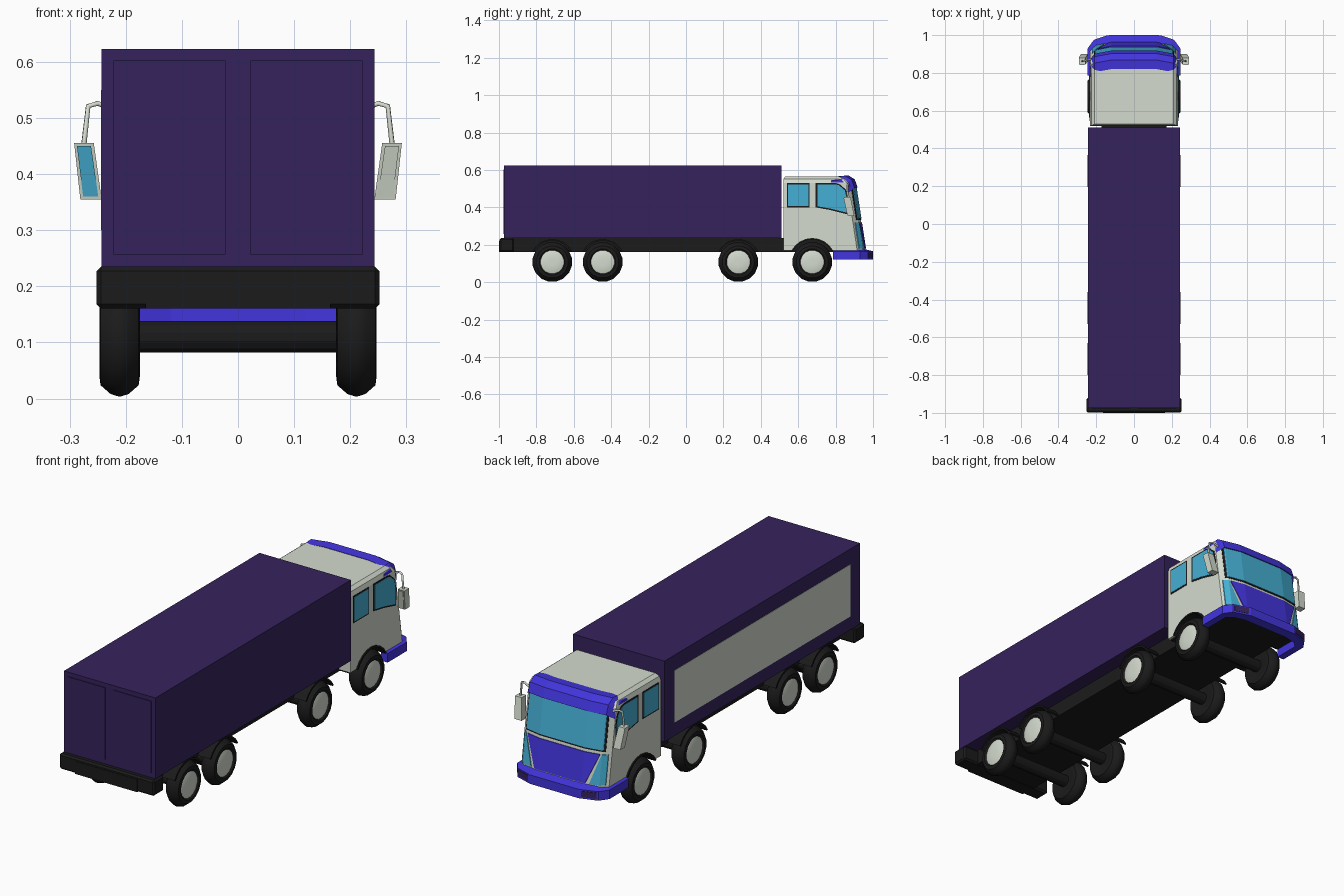
import bpy, bmesh, math
from mathutils import Vector

if "Cube" in bpy.data.objects:
    bpy.data.objects.remove(bpy.data.objects["Cube"])


def material(name, rgb):
    m = bpy.data.materials.new(name)
    m.diffuse_color = (*rgb, 1)
    m.use_nodes = True
    m.node_tree.nodes["Principled BSDF"].inputs["Base Color"].default_value = m.diffuse_color
    return m


PURPLE = material("purple", (0.036, 0.016, 0.107))
BLUE = material("blue", (0.055, 0.035, 0.72))
WHITE = material("off_white", (0.66, 0.71, 0.62))
GLASS = material("glass", (0.06, 0.43, 0.66))
BLACK = material("black", (0.011, 0.011, 0.011))


def loft(name, rings, mat, closed=False):
    """Skin equal-length loops; cap the ends unless the loft closes on itself."""
    bm = bmesh.new()
    vs = [[bm.verts.new(p) for p in r] for r in rings]
    n = len(rings[0])
    pairs = list(zip(vs, vs[1:])) + ([(vs[-1], vs[0])] if closed else [])
    for a, b in pairs:
        for i in range(n):
            j = (i + 1) % n
            bm.faces.new((a[i], a[j], b[j], b[i]))
    if not closed:
        bm.faces.new(vs[0])
        bm.faces.new(vs[-1])
    bmesh.ops.recalc_face_normals(bm, faces=bm.faces)
    me = bpy.data.meshes.new(name)
    bm.to_mesh(me)
    bm.free()
    me.materials.append(mat)
    ob = bpy.data.objects.new(name, me)
    bpy.context.collection.objects.link(ob)
    return ob


def box(name, x0, x1, y0, y1, z0, z1, mat):
    return loft(name, [[(x0, y0, z), (x1, y0, z), (x1, y1, z), (x0, y1, z)]
                       for z in (z0, z1)], mat)


def lathe(name, profile, y, z, side, mat, n=16):
    """Spin an (x, radius) profile about the axle line."""
    rings = [[(side * x, y + r * math.sin(2 * math.pi * (i + .5) / n),
               z + r * math.cos(2 * math.pi * (i + .5) / n)) for i in range(n)] for x, r in profile]
    return loft(name, rings, mat)


def smooth(ob, angle=35):
    bpy.ops.object.select_all(action='DESELECT')
    ob.select_set(True)
    bpy.context.view_layer.objects.active = ob
    bpy.ops.object.shade_smooth_by_angle(angle=math.radians(angle))


# Cargo box, rear doors and the left side panel
box("cargo_box", -.243, .243, -.973, .51, .235, .623, PURPLE)
box("side_panel", -.2445, -.23, -.9, .435, .30, .55, WHITE)
for s, side in ((-1, "left"), (1, "right")):
    x0, x1 = sorted((s * .022, s * .222))
    box(side + "_rear_door", x0, x1, -.976, -.96, .257, .602, PURPLE)

# Chassis and rear bumper
box("chassis", -.172, .172, -.93, .93, .162, .236, BLACK)
bumper = box("rear_bumper", -.252, .252, -.998, -.92, .16, .235, BLACK)
bev = bumper.modifiers.new("bevel", 'BEVEL')
bev.width, bev.segments = .008, 1
box("bumper_plate", -.165, .165, -1.0, -.99, .16, .22, BLACK)

# Wheels, axles and mudguards
TYRE = [(.18, .055), (.175, .07), (.177, .086), (.195, .102), (.211, .107),
        (.227, .102), (.245, .086), (.247, .07), (.24, .062)]
RIM = [(.2, .063), (.241, .063), (.246, .045), (.247, .02)]
for k, y in enumerate((-.715, -.445, .28, .675)):
    lathe(f"axle_{k}", [(-.19, .029), (.19, .029)], y, .11, 1, BLACK, 12)
    guard_r = .126 if k == 3 else .12
    for s, side in ((-1, "left"), (1, "right")):
        smooth(lathe(f"{side}_tyre_{k}", TYRE, y, .108, s, BLACK))
        smooth(lathe(f"{side}_rim_{k}", RIM, y, .108, s, WHITE))
        rings = []
        for i in range(9):
            a = math.radians(28 + 124 * i / 8)
            c, d = math.cos(a), math.sin(a)
            rings.append([(s * x, y + r * c, .11 + r * d) for x, r in
                          ((.165, guard_r), (.238, guard_r), (.238, guard_r - .008), (.165, guard_r - .008))])
        loft(f"{side}_mudguard_{k}", rings, BLACK)


# Cab body: plan outlines stacked upwards, rounded front corners and roof edge
def plan(hw, yf, yb, z):
    half = [(hw, yb), (hw, yf - .045), (hw - .03, yf - .016), (.12, yf)]
    return [(x, y, z) for x, y in half] + [(-x, y, z) for x, y in reversed(half)]


cab = loft("cab_body", [plan(*r) for r in (
    (.232, .960, .52, .17), (.232, .935, .52, .335), (.232, .905, .52, .53),
    (.225, .888, .522, .552), (.208, .865, .53, .565))], WHITE)
cutter = lathe("wheel_arch_cutter", [(-.3, .125), (.3, .125)], .675, .11, 1, BLACK, 24)
cutter.hide_render = True
cutter.hide_viewport = True
cut = cab.modifiers.new("wheel_arch", 'BOOLEAN')
cut.operation, cut.object, cut.solver = 'DIFFERENCE', cutter, 'EXACT'
for y0, y1 in ((.53, .56), (.79, .93)):
    box("cab_floor", -.22, .22, y0, y1, .162, .172, BLACK)


# Panels that follow the curved cab front; columns are (x, low z, high z)
def front_y(x, z):
    x = abs(x)
    drop = 0 if x < .12 else (x - .12) / .082 * .016 if x < .202 else .016 + (x - .202) / .03 * .029
    return .96 - (z - .17) * .1525 - drop


def front_panel(name, cols, off, mat):
    rings = []
    for x, lo, hi in cols:
        rings.append([(x, front_y(x, lo) + off, lo), (x, front_y(x, hi) + off, hi),
                      (x, front_y(x, hi) - .01, hi), (x, front_y(x, lo) - .01, lo)])
    loft(name, rings, mat)


front_panel("windscreen_seal", [(x, .333, .52) for x in (-.212, -.202, -.12, .12, .202, .212)], .002, BLACK)
front_panel("windscreen", [(x, .34, .515) for x in (-.206, -.202, -.12, .12, .202, .206)], .004, GLASS)
front_panel("grille", [(-.19, .314, .32), (-.135, .18, .32), (-.12, .18, .32),
                       (.12, .18, .32), (.135, .18, .32), (.19, .314, .32)], .004, BLUE)
for s, side in ((-1, "left"), (1, "right")):
    front_panel(side + "_corner_light", [(s * .155, .18, .184), (s * .2, .18, .32),
                                         (s * .202, .18, .32), (s * .222, .18, .32)], .004, GLASS)

# Roof visor, swept across the cab
VISOR = [(.82, .567), (.868, .571), (.902, .55), (.918, .506), (.895, .506), (.82, .54)]
loft("roof_visor", [[(x, y - d, z - e) for y, z in VISOR] for x, d, e in (
    (-.231, .045, .025), (-.208, .016, .003), (-.12, 0, 0),
    (.12, 0, 0), (.208, .016, .003), (.231, .045, .025))], BLUE)

# Front bumper wrapping round the corners, with fog lights
HALF = [((.245, .785), (.21, .785)), ((.245, .93), (.21, .91)),
        ((.215, .972), (.185, .935)), ((.13, 1.0), (.12, .95))]
path = HALF + [((-a, b), (-c, d)) for (a, b), (c, d) in reversed(HALF)]
loft("front_bumper", [[(*o, .122), (*o, .165), (*i, .178), (*i, .122)] for o, i in path], BLUE)
for s, side in ((-1, "left"), (1, "right")):
    ends = [Vector((.13, 1.0)).lerp(Vector((.215, .972)), t) for t in (.12, .92)]
    loft(side + "_fog_light", [[(s * (p.x + d * .3), p.y + d, z) for d, z in (
        (.002, .13), (.002, .159), (-.01, .159), (-.01, .13))] for p in ends], PURPLE)

# Side windows: dark seal plate with a smaller glass plate on top
WINDOWS = {"rear": [(.54, .40), (.66, .40), (.66, .53), (.54, .53)],
           "front": [(.692, .40), (.77, .386), (.866, .362), (.868, .44),
                     (.855, .495), (.82, .525), (.80, .53), (.692, .53)]}
for s, side in ((-1, "left"), (1, "right")):
    for w, pts in WINDOWS.items():
        cy = sum(p[0] for p in pts) / len(pts)
        cz = sum(p[1] for p in pts) / len(pts)
        for part, k, x1, mat in (("seal", 1, .2335, BLACK), ("glass", .9, .235, GLASS)):
            loft(f"{side}_{w}_window_{part}",
                 [[(s * x, cy + (y - cy) * k, cz + (z - cz) * k) for y, z in pts] for x in (.225, x1)], mat)

    # Wing mirror: slanted housing, pane facing backwards, bent tube arm
    def mirror_ring(x0, x1, y0, y1, z):
        return [(s * x0, y0, z), (s * x1, y0, z), (s * x1, y1, z), (s * x0, y1, z)]
    loft(side + "_mirror_housing", [mirror_ring(.243, .281, .865, .9, .355),
                                    mirror_ring(.257, .292, .845, .88, .455)], WHITE)
    loft(side + "_mirror_pane", [mirror_ring(.249, .276, .862, .87, .36),
                                 mirror_ring(.262, .287, .842, .85, .45)], GLASS if s < 0 else WHITE)
    cu = bpy.data.curves.new(side + "_mirror_arm", 'CURVE')
    cu.dimensions = '3D'
    cu.bevel_depth, cu.bevel_resolution, cu.use_fill_caps = .005, 1, True
    pts = [(.222, .872, .515), (.25, .868, .526), (.267, .864, .521), (.275, .862, .45)]
    sp = cu.splines.new('POLY')
    sp.points.add(len(pts) - 1)
    for q, (x, y, z) in zip(sp.points, pts):
        q.co = (s * x, y, z, 1)
    cu.materials.append(WHITE)
    bpy.context.collection.objects.link(bpy.data.objects.new(side + "_mirror_arm", cu))
